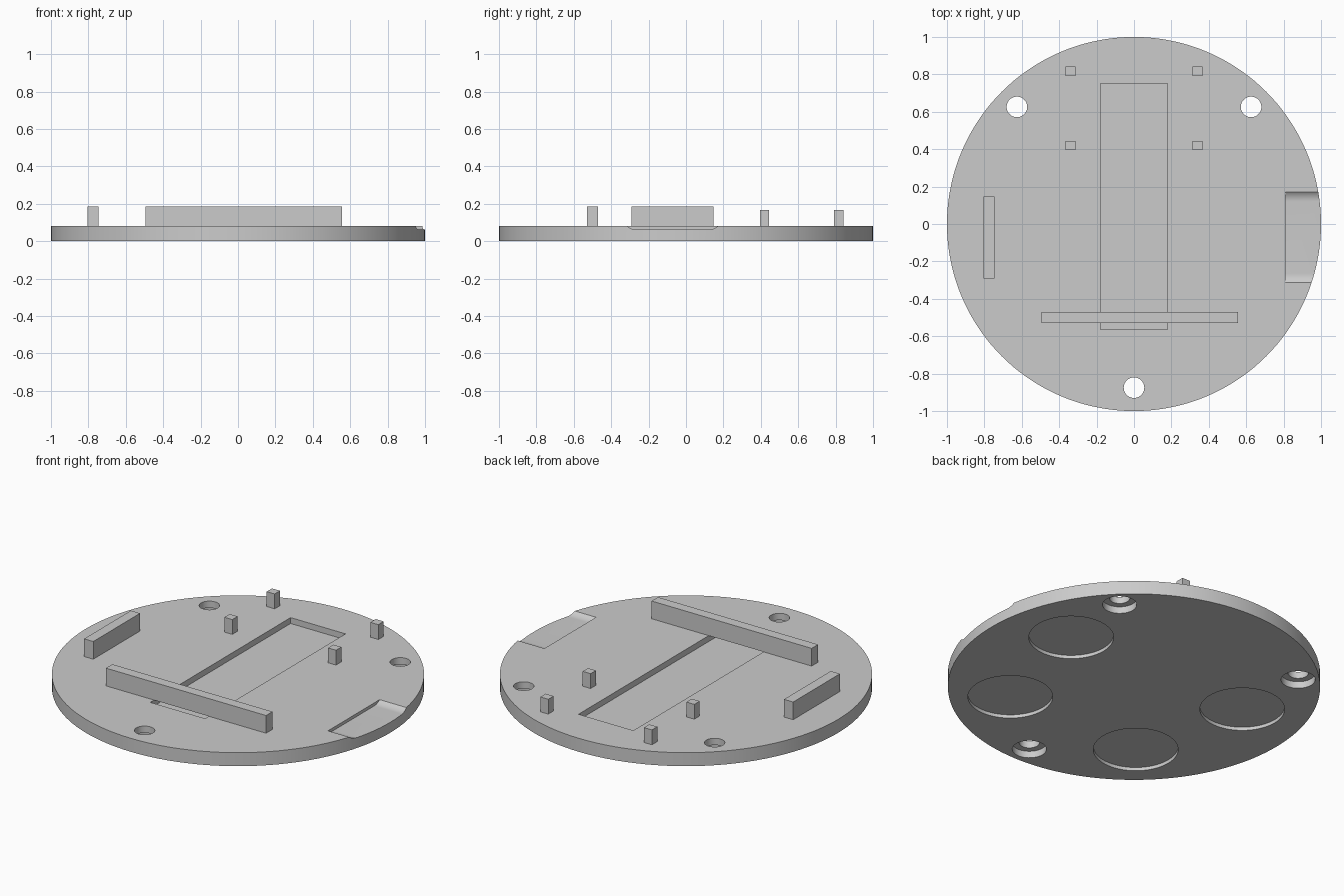
import bpy, bmesh, math

if "Cube" in bpy.data.objects:
    bpy.data.objects.remove(bpy.data.objects["Cube"], do_unlink=True)

grey = bpy.data.materials.new("plain grey")
grey.use_nodes = True
grey.diffuse_color = (0.6, 0.6, 0.6, 1)
grey.node_tree.nodes["Principled BSDF"].inputs["Base Color"].default_value = (0.6, 0.6, 0.6, 1)

TOP = 0.08  # plate thickness


def finish(name, bm):
    bmesh.ops.recalc_face_normals(bm, faces=bm.faces[:])
    mesh = bpy.data.meshes.new(name)
    bm.to_mesh(mesh)
    bm.free()
    mesh.materials.append(grey)
    obj = bpy.data.objects.new(name, mesh)
    bpy.context.collection.objects.link(obj)
    return obj


def prism(name, points, offset):
    """Extrude a closed outline along an offset vector."""
    bm = bmesh.new()
    face = bm.faces.new([bm.verts.new(p) for p in points])
    result = bmesh.ops.extrude_face_region(bm, geom=[face], use_keep_orig=True)
    moved = [v for v in result["geom"] if isinstance(v, bmesh.types.BMVert)]
    bmesh.ops.translate(bm, verts=moved, vec=offset)
    return finish(name, bm)


def box(name, x0, x1, y0, y1, z0, z1):
    return prism(name, [(x0, y0, z0), (x1, y0, z0), (x1, y1, z0), (x0, y1, z0)], (0, 0, z1 - z0))


def disc(name, x, y, radius, z0, z1, sides=48):
    ring = [(x + radius * math.cos(math.tau * i / sides),
             y + radius * math.sin(math.tau * i / sides), z0) for i in range(sides)]
    return prism(name, ring, (0, 0, z1 - z0))


def cut(target, cutter):
    mod = target.modifiers.new("cut", "BOOLEAN")
    mod.operation = "DIFFERENCE"
    mod.solver = "EXACT"
    mod.object = cutter
    bpy.context.view_layer.objects.active = target
    bpy.ops.object.modifier_apply(modifier=mod.name)
    bpy.data.objects.remove(cutter, do_unlink=True)


# Round base plate
plate = disc("base_plate", 0, 0, 1, 0, TOP, 144)

# Long shallow slot in the top
cut(plate, box("slot_cutter", -0.18, 0.18, -0.565, 0.75, TOP - 0.035, 0.2))

# Screw holes, counterbored from below
for x, y in [(0.626, 0.626), (-0.626, 0.626), (0, -0.875)]:
    cut(plate, disc("hole_cutter", x, y, 0.055, -0.1, 0.2))
    cut(plate, disc("counterbore_cutter", x, y, 0.092, -0.1, 0.04))

# Round foot recesses in the underside
for side in (-1, 1):
    for x, y in [(0.6, 0.19), (0.44, -0.51)]:
        cut(plate, disc("foot_recess_cutter", side * x, y, 0.228, -0.1, 0.02, 64))

# Shallow edge notch with rounded ends
mid, half, depth, run = -0.072, 0.242, 0.018, 0.05
radius = (run ** 2 + depth ** 2) / (2 * depth)
sweep = math.asin(run / radius)
arc = []
for i in range(9):
    a = sweep * i / 8
    arc.append((half - run + radius * math.sin(a), TOP - depth + radius * (1 - math.cos(a))))
arc.append((half, 0.2))
outline = [(0.81, mid + y, z) for y, z in arc]
outline += [(0.81, mid - y, z) for y, z in reversed(arc)]
cut(plate, prism("notch_cutter", outline, (0.3, 0, 0)))

bpy.ops.object.select_all(action="DESELECT")
plate.select_set(True)
bpy.context.view_layer.objects.active = plate
bpy.ops.object.shade_smooth_by_angle(angle=math.radians(30))

# Upright walls
box("front_wall", -0.495, 0.555, -0.53, -0.47, TOP, 0.185)
box("side_wall", -0.805, -0.745, -0.292, 0.146, TOP, 0.185)

# Four square posts
for side, label in ((-1, "right"), (1, "left")):
    for y, place in ((0.42, "front"), (0.817, "back")):
        x = side * 0.34
        box(f"{place}_{label}_post", x - 0.026, x + 0.026, y - 0.025, y + 0.025, TOP, 0.168)
